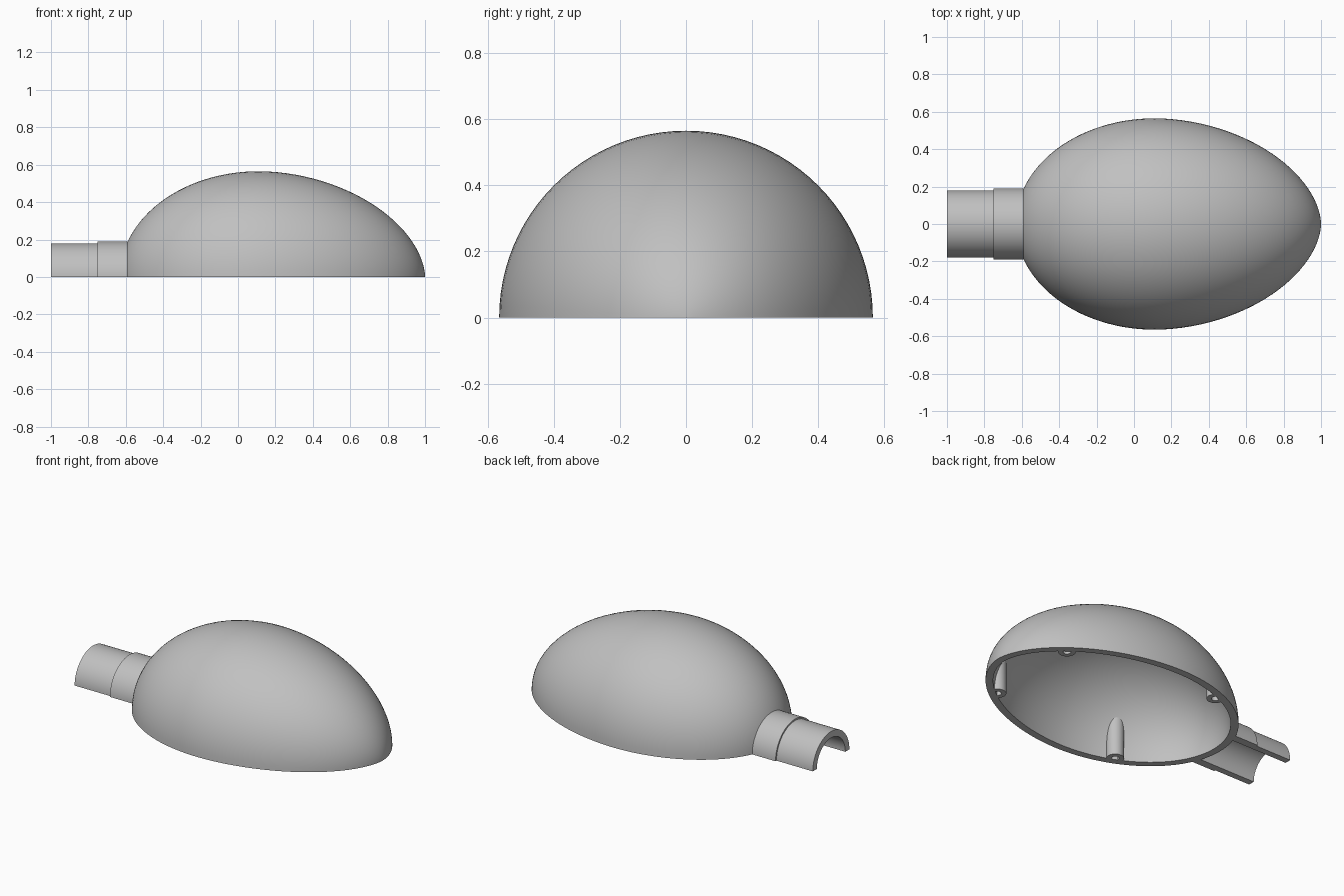
import bpy, bmesh
from math import sin, cos, pi, sqrt

cube = bpy.data.objects.get("Cube")
if cube:
    bpy.data.objects.remove(cube)

grey = bpy.data.materials.new("plain_grey")
grey.use_nodes = True
colour = (0.53, 0.53, 0.53, 1)
grey.diffuse_color = colour
grey.node_tree.nodes["Principled BSDF"].inputs["Base Color"].default_value = colour

MID = 0.11            # widest station of the egg
FRONT, BACK, RADIUS = 0.89, 0.743, 0.565
WALL = 0.045


def egg_radius(x, inset=0.0):
    """Radius of the egg at station x, shrunk inwards by inset."""
    d = x - MID
    if d > 0:
        u = min(d / (FRONT - inset), 1)
        return (RADIUS - inset) * (1 - u ** 1.9) ** 0.56
    u = min(-d / (BACK - inset), 1)
    return (RADIUS - inset) * sqrt(1 - u * u)


def egg_profile(inset, steps=56):
    points = []
    for i in range(steps + 1):
        c = cos(pi * i / steps)
        x = MID + c * ((FRONT if c > 0 else BACK) - inset)
        r = 0 if i in (0, steps) else egg_radius(x, inset)
        points.append((x, r))
    return points


def finish(name, bm):
    bmesh.ops.remove_doubles(bm, verts=bm.verts, dist=1e-5)
    bmesh.ops.recalc_face_normals(bm, faces=bm.faces)
    mesh = bpy.data.meshes.new(name)
    bm.to_mesh(mesh)
    bm.free()
    mesh.materials.append(grey)
    obj = bpy.data.objects.new(name, mesh)
    bpy.context.collection.objects.link(obj)
    bpy.ops.object.select_all(action="DESELECT")
    obj.select_set(True)
    bpy.context.view_layer.objects.active = obj
    bpy.ops.object.shade_smooth_by_angle(angle=0.5)
    return obj


def half_shell(name, outer, inner, segments=48):
    """Half turn of a thick wall about the x axis, with a flat rim at z = 0."""
    bm = bmesh.new()
    loop = outer + inner[::-1]
    n = len(loop)
    rows = []
    for k in range(segments + 1):
        a = pi * k / segments
        rows.append([bm.verts.new((x, r * cos(a), r * sin(a))) for x, r in loop])
    for near, far in zip(rows, rows[1:]):
        for i in range(n):
            j = (i + 1) % n
            bm.faces.new((near[i], near[j], far[j], far[i]))
    for row in (rows[0], rows[-1]):
        for i in range(len(outer) - 1):
            bm.faces.new((row[i], row[i + 1], row[n - 2 - i], row[n - 1 - i]))
    return finish(name, bm)


def screw_post(name, cx, cy, radius=0.05, hole=0.022, depth=0.15, sides=24):
    """Hollow post rising from the rim plane until it meets the shell wall."""
    bm = bmesh.new()

    def ring(r, height):
        verts = []
        for k in range(sides):
            a = 2 * pi * k / sides
            x, y = cx + r * cos(a), cy + r * sin(a)
            verts.append(bm.verts.new((x, y, height(x, y))))
        return verts

    def roof(x, y):
        return sqrt(max(egg_radius(x, WALL / 2) ** 2 - y * y, 0.0004))

    rings = [ring(radius, roof), ring(radius, lambda x, y: 0),
             ring(hole, lambda x, y: 0), ring(hole, lambda x, y: depth)]
    for a, b in zip(rings, rings[1:]):
        for i in range(sides):
            j = (i + 1) % sides
            bm.faces.new((a[i], a[j], b[j], b[i]))
    bm.faces.new(rings[0])
    bm.faces.new(rings[-1])
    return finish(name, bm)


# Hollow half-egg body
half_shell("egg_shell", egg_profile(0), egg_profile(WALL))

# Stepped half-tube neck
half_shell("neck",
           [(-1, 0.18), (-0.75, 0.18), (-0.75, 0.19), (-0.58, 0.19)],
           [(-1, 0.14), (-0.76, 0.14), (-0.74, 0.14), (-0.58, 0.14)])

# Four screw posts inside the rim
for side, s in (("left", 1), ("right", -1)):
    screw_post("tip_post_" + side, 0.75, s * 0.305)
    screw_post("neck_post_" + side, -0.23, s * 0.44)
